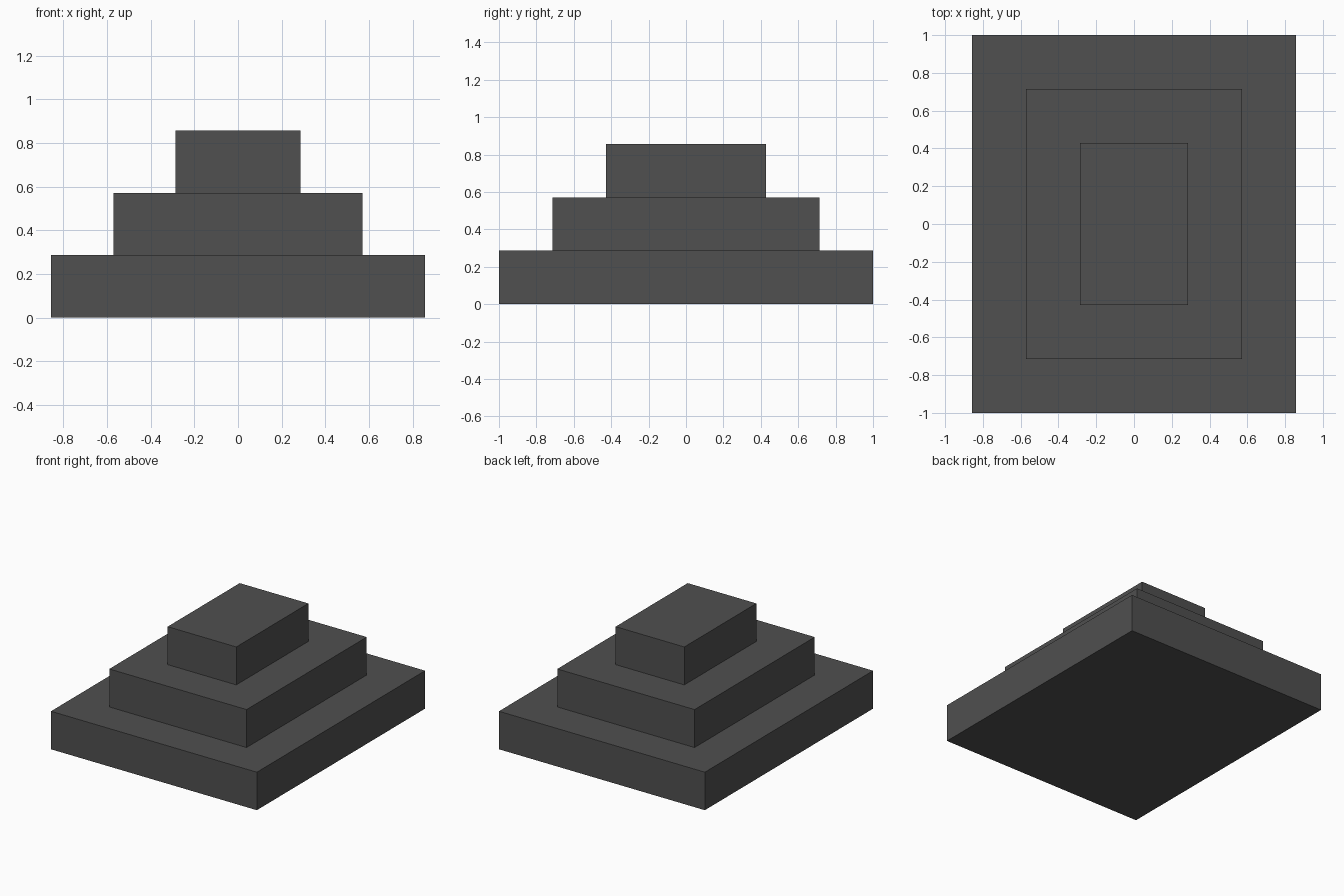
import bpy
import bmesh
from mathutils import Matrix

if "Cube" in bpy.data.objects:
    bpy.data.objects.remove(bpy.data.objects["Cube"])

U = 2 / 7  # height of one step, and its inset on every side

grey = bpy.data.materials.new("dark grey")
grey.diffuse_color = (0.08, 0.08, 0.08, 1)
grey.use_nodes = True
grey.node_tree.nodes["Principled BSDF"].inputs["Base Color"].default_value = grey.diffuse_color


def tier(name, level):
    """One rectangular slab; each level is inset by U all round."""
    size = (6 * U - 2 * U * level, 7 * U - 2 * U * level, U)
    bm = bmesh.new()
    bmesh.ops.create_cube(bm, size=1, matrix=Matrix.Diagonal((*size, 1)))
    mesh = bpy.data.meshes.new(name)
    bm.to_mesh(mesh)
    bm.free()
    mesh.materials.append(grey)
    obj = bpy.data.objects.new(name, mesh)
    obj.location.z = U * (level + 0.5)
    bpy.context.collection.objects.link(obj)


# Stepped plinth, from the ground up
for i, part in enumerate(("bottom_step", "middle_step", "top_step")):
    tier(part, i)
